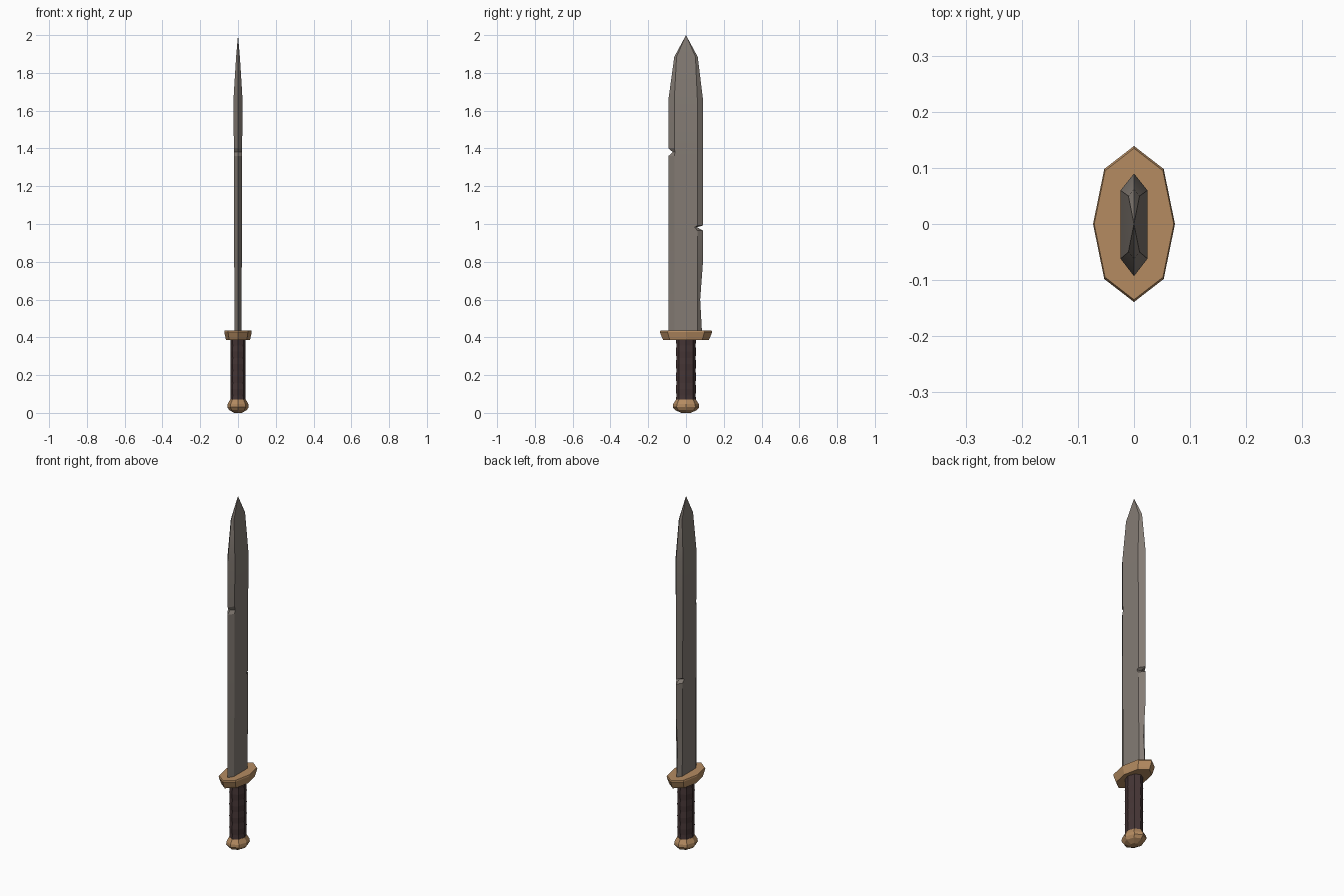
import bpy, bmesh, math

if "Cube" in bpy.data.objects:
    bpy.data.objects.remove(bpy.data.objects["Cube"])


def material(name, rgb):
    m = bpy.data.materials.new(name)
    m.diffuse_color = (*rgb, 1)
    m.use_nodes = True
    m.node_tree.nodes["Principled BSDF"].inputs["Base Color"].default_value = m.diffuse_color
    return m


STEEL = material("worn steel", (0.23, 0.20, 0.175))
BRONZE = material("bronze", (0.46, 0.26, 0.12))
LEATHER = material("dark leather", (0.06, 0.036, 0.036))


def loft(name, rings, mat, smooth=None):
    """Skin a stack of equal-length rings and cap both ends."""
    bm = bmesh.new()
    loops = [[bm.verts.new(p) for p in r] for r in rings]
    n = len(rings[0])
    for a, b in zip(loops, loops[1:]):
        for i in range(n):
            j = (i + 1) % n
            bm.faces.new((a[i], a[j], b[j], b[i]))
    bm.faces.new(loops[0][::-1])
    bm.faces.new(loops[-1])
    bmesh.ops.remove_doubles(bm, verts=bm.verts, dist=0.0003)
    bmesh.ops.recalc_face_normals(bm, faces=bm.faces)
    me = bpy.data.meshes.new(name)
    bm.to_mesh(me)
    bm.free()
    me.materials.append(mat)
    ob = bpy.data.objects.new(name, me)
    bpy.context.collection.objects.link(ob)
    if smooth:
        bpy.context.view_layer.objects.active = ob
        ob.select_set(True)
        bpy.ops.object.shade_smooth_by_angle(angle=math.radians(smooth))
        ob.select_set(False)
    return ob


def octagon(rx, ry, z, kx=0.7071, ky=0.7071):
    """Eight-sided ring with corners on the axes."""
    return [(rx * x, ry * y, z) for x, y in
            ((1, 0), (kx, ky), (0, 1), (-kx, ky), (-1, 0), (-kx, -ky), (0, -1), (kx, -ky))]


def blade_ring(z, left, right, t):
    """Flat-sided section with a bevelled cutting edge on each side."""
    li, ri = max(left + 0.012, -0.062), min(right - 0.012, 0.06)
    if left > -0.001:
        li, ri = left, right
    return [(0, left, z), (t, li, z), (t, 0, z), (t, ri, z),
            (0, right, z), (-t, ri, z), (-t, 0, z), (-t, li, z)]


# blade: height, left edge, right edge, half thickness (with two nicks)
blade = [(0.42, -0.093, 0.085, 0.018), (0.60, -0.093, 0.075, 0.019),
         (0.80, -0.093, 0.090, 0.020), (0.965, -0.093, 0.090, 0.021),
         (0.983, -0.093, 0.058, 0.021), (0.992, -0.093, 0.090, 0.021),
         (1.36, -0.093, 0.090, 0.022), (1.38, -0.070, 0.090, 0.022),
         (1.402, -0.093, 0.090, 0.022), (1.66, -0.093, 0.090, 0.024),
         (1.885, -0.062, 0.062, 0.010), (2.0, -0.0001, 0.0001, 0.0001)]
loft("blade", [blade_ring(*b) for b in blade], STEEL, 25)

# guard
guard = [(0.385, 0.86), (0.395, 0.90), (0.428, 1.0), (0.435, 0.97)]
loft("guard", [octagon(0.073 * s, 0.139 * s, z, 0.726, 0.705) for z, s in guard], BRONZE)

# grip with slight wrapped ridges
grip = [octagon(0.041 - 0.002 * (i % 2), 0.053 - 0.002 * (i % 2), 0.06 + 0.033 * i)
        for i in range(11)]
loft("grip", grip, LEATHER)

# pommel
pommel = [(0.0, 0.02, 0.025), (0.015, 0.047, 0.058), (0.03, 0.056, 0.070),
          (0.046, 0.055, 0.068), (0.07, 0.042, 0.053)]
loft("pommel", [octagon(rx, ry, z) for z, rx, ry in pommel], BRONZE)
